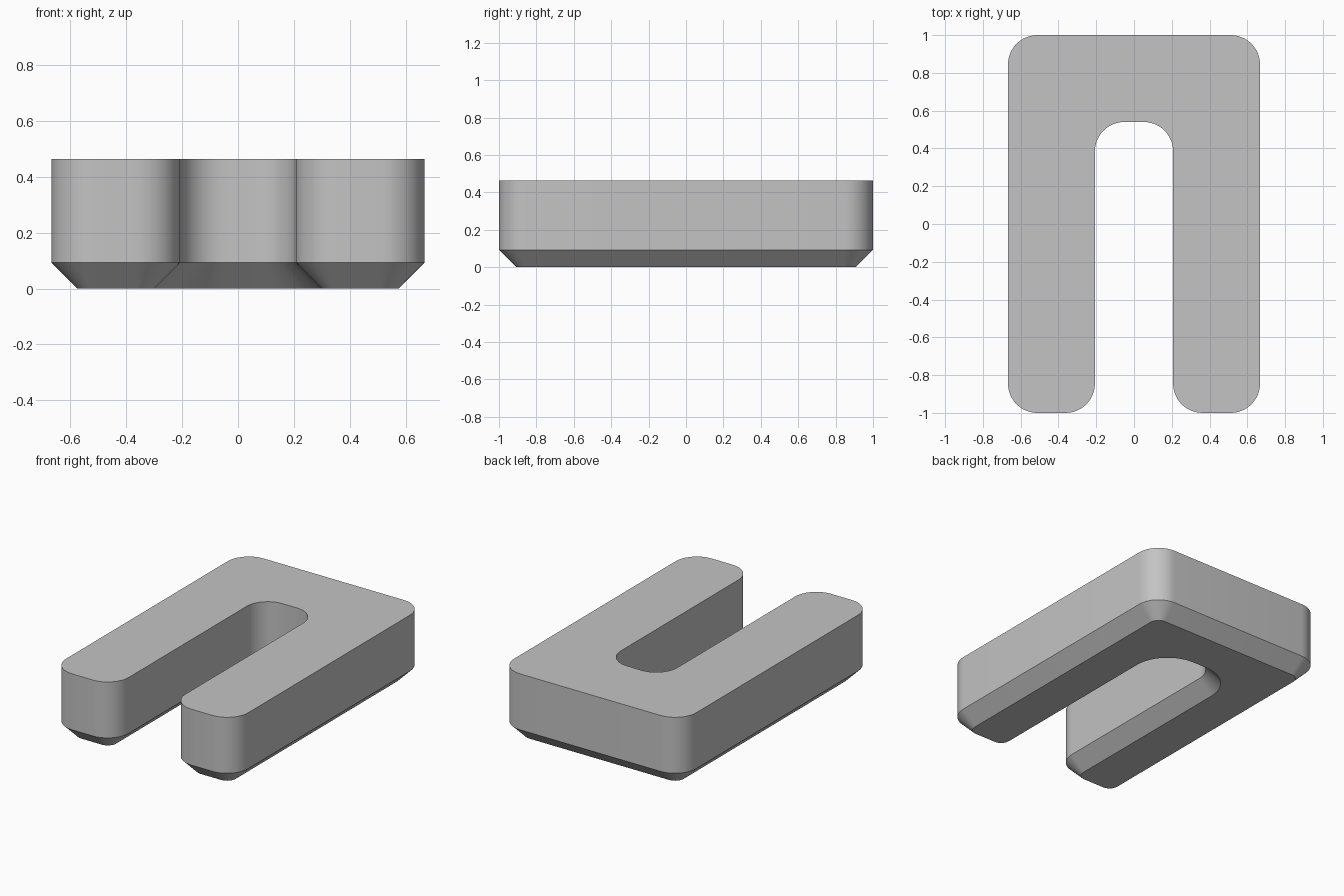
import bpy
import bmesh
import math
from mathutils import Vector

cube = bpy.data.objects.get("Cube")
if cube:
    bpy.data.objects.remove(cube, do_unlink=True)

HALF_W, HALF_L, HEIGHT = 0.667, 1.0, 0.463
SLOT_W, SLOT_END = 0.207, 0.54
RADIUS, CHAMFER, STEPS = 0.155, 0.093, 12

# U-shaped outline, counter-clockwise
OUTLINE = [Vector(p) for p in (
    (-HALF_W, -HALF_L), (-SLOT_W, -HALF_L), (-SLOT_W, SLOT_END), (SLOT_W, SLOT_END),
    (SLOT_W, -HALF_L), (HALF_W, -HALF_L), (HALF_W, HALF_L), (-HALF_W, HALF_L))]


def rounded_outline(inset):
    """Outline with filleted corners, moved inward by inset."""
    points = []
    for i, corner in enumerate(OUTLINE):
        d_in = (corner - OUTLINE[i - 1]).normalized()
        d_out = (OUTLINE[(i + 1) % len(OUTLINE)] - corner).normalized()
        convex = d_in.x * d_out.y - d_in.y * d_out.x > 0
        r = RADIUS - inset if convex else RADIUS + inset
        centre = corner + RADIUS * (d_out - d_in)
        for s in range(STEPS + 1):
            t = math.pi / 2 * s / STEPS
            points.append(centre + r * (d_in * math.sin(t) - d_out * math.cos(t)))
    return points


# Stack three outlines: chamfered foot, wall base, wall top
bm = bmesh.new()
rings = [[bm.verts.new((p.x, p.y, z)) for p in rounded_outline(inset)]
         for z, inset in ((0, CHAMFER), (CHAMFER, 0), (HEIGHT, 0))]
for low, high in zip(rings, rings[1:]):
    for i in range(len(low)):
        j = (i + 1) % len(low)
        bm.faces.new((low[i], low[j], high[j], high[i]))
bm.faces.new(rings[0][::-1])
bm.faces.new(rings[-1])
bmesh.ops.recalc_face_normals(bm, faces=bm.faces[:])

mesh = bpy.data.meshes.new("slotted_block")
bm.to_mesh(mesh)
bm.free()
block = bpy.data.objects.new("slotted_block", mesh)
bpy.context.collection.objects.link(block)

# Plain grey
grey = bpy.data.materials.new("plain_grey")
grey.use_nodes = True
grey.diffuse_color = (0.55, 0.55, 0.55, 1)
grey.node_tree.nodes["Principled BSDF"].inputs["Base Color"].default_value = grey.diffuse_color
mesh.materials.append(grey)

# Smooth fillets, crisp chamfer and rim
bpy.ops.object.select_all(action="DESELECT")
block.select_set(True)
bpy.context.view_layer.objects.active = block
bpy.ops.object.shade_smooth_by_angle(angle=math.radians(30))
